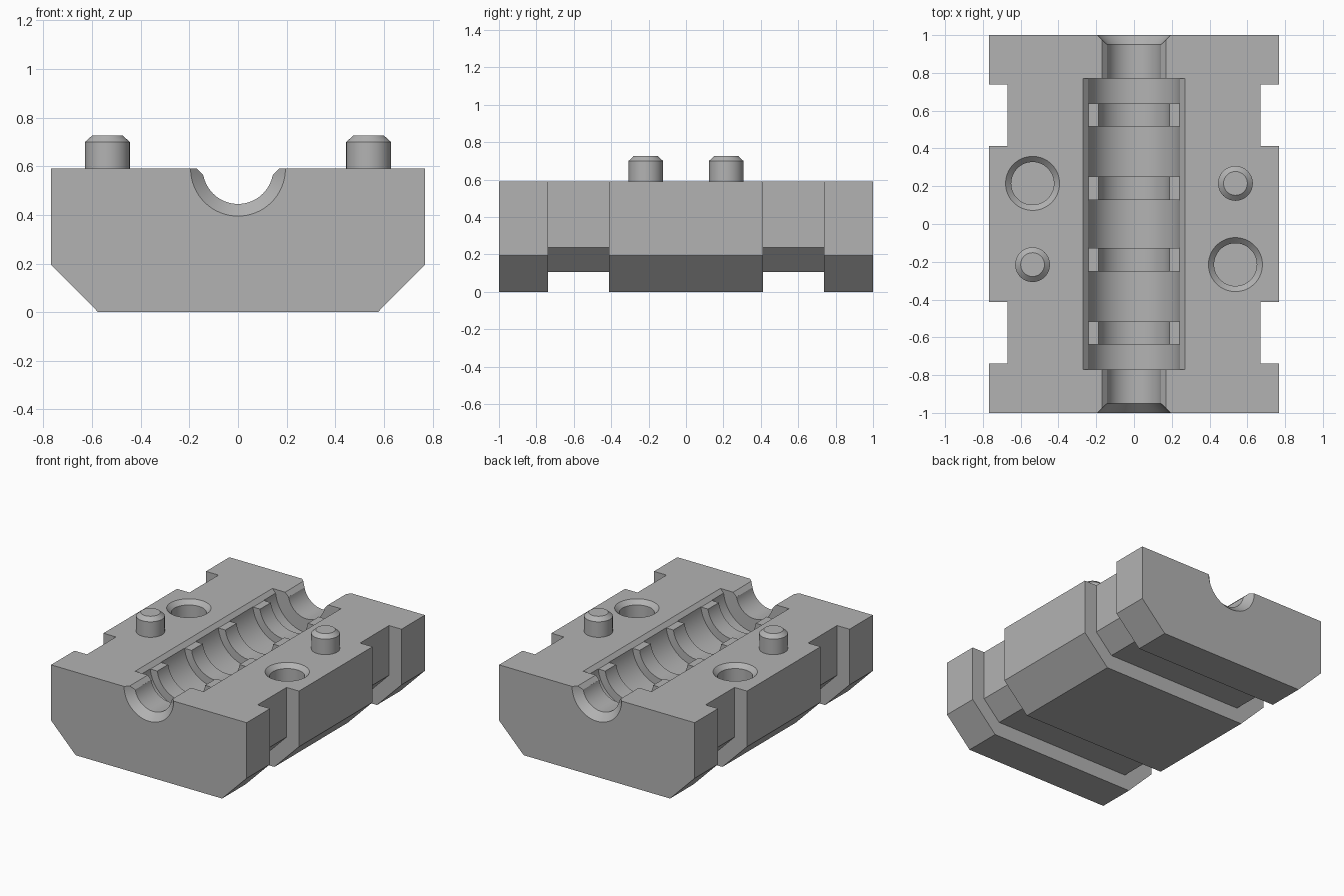
import bpy
import bmesh
import math
from mathutils import Matrix

if "Cube" in bpy.data.objects:
    bpy.data.objects.remove(bpy.data.objects["Cube"], do_unlink=True)

TOP = 0.59

grey = bpy.data.materials.new("plain grey")
grey.use_nodes = True
colour = (0.45, 0.45, 0.45, 1)
grey.diffuse_color = colour
grey.node_tree.nodes["Principled BSDF"].inputs["Base Color"].default_value = colour


def finish(name, bm):
    bmesh.ops.recalc_face_normals(bm, faces=bm.faces)
    mesh = bpy.data.meshes.new(name)
    bm.to_mesh(mesh)
    bm.free()
    mesh.materials.append(grey)
    obj = bpy.data.objects.new(name, mesh)
    bpy.context.collection.objects.link(obj)
    return obj


def prism(name, right_half, y0, y1):
    """Mirror a half profile of (x, z) points and extrude it along y."""
    outline = right_half + [(-x, z) for x, z in reversed(right_half)]
    bm = bmesh.new()
    face = bm.faces.new([bm.verts.new((x, y0, z)) for x, z in outline])
    side = bmesh.ops.extrude_face_region(bm, geom=[face])["geom"]
    moved = [v for v in side if isinstance(v, bmesh.types.BMVert)]
    bmesh.ops.translate(bm, verts=moved, vec=(0, y1 - y0, 0))
    return finish(name, bm)


def lathe(name, profile, matrix, steps=64):
    """Turn (radius, height) points into a closed solid of revolution."""
    bm = bmesh.new()
    rings = []
    for r, h in profile:
        angles = [2 * math.pi * i / steps for i in range(steps)]
        rings.append([bm.verts.new((r * math.cos(a), r * math.sin(a), h)) for a in angles])
    for a, b in zip(rings, rings[1:]):
        for i in range(steps):
            j = (i + 1) % steps
            bm.faces.new((a[i], a[j], b[j], b[i]))
    bm.faces.new(rings[0])
    bm.faces.new(rings[-1])
    bm.transform(matrix)
    return finish(name, bm)


def activate(obj):
    bpy.ops.object.select_all(action="DESELECT")
    obj.select_set(True)
    bpy.context.view_layer.objects.active = obj


def carve(obj, cutter):
    cutter.hide_render = True
    mod = obj.modifiers.new("cut", "BOOLEAN")
    mod.operation, mod.solver, mod.object = "DIFFERENCE", "EXACT", cutter
    activate(obj)
    bpy.ops.object.modifier_apply(modifier=mod.name)
    bpy.data.objects.remove(cutter, do_unlink=True)


def smooth(obj):
    activate(obj)
    bpy.ops.object.shade_smooth_by_angle(angle=math.radians(25))


# Block with bevelled lower edges
block = prism("mould_block", [(0.575, 0), (0.768, 0.195), (0.768, TOP)], -1, 1)

# Wrap-around strap recesses
recess = [(0.9, 0.8), (0.9, -0.2)]
inner = [(0.54, 0.105), (0.67, 0.237), (0.67, 0.8)]
for y in (-0.575, 0.575):
    carve(block, prism("strap_cutter", inner + recess, y - 0.1625, y + 0.1625))

# Stepped round cavity along the length, with flared ends
half = [(0.245, 0.127), (0.19, 0.127), (0.19, 0.252), (0.245, 0.252),
        (0.245, 0.515), (0.19, 0.515), (0.19, 0.637), (0.245, 0.637),
        (0.245, 0.77), (0.145, 0.77), (0.145, 0.95), (0.215, 1.02)]
profile = [(r, -h) for r, h in reversed(half)] + half
lay_down = Matrix.Translation((0, 0, TOP)) @ Matrix.Rotation(-math.pi / 2, 4, "X")
carve(block, lathe("cavity_cutter", profile, lay_down))

# Bevelled shallow slots along the cavity rim
for width, length in ((0.242, 0.77), (0.142, 0.98)):
    slot = [(width, 0.562), (width + 0.058, 0.622)]
    carve(block, prism("rim_cutter", slot, -length, length))

# Two sockets and two locating pins, on opposite corners
for side, label in ((1, "left"), (-1, "right")):
    x, y = 0.537 * side, 0.215 * side
    socket = [(0.113, 0.42), (0.113, 0.56), (0.163, 0.61)]
    carve(block, lathe("socket_cutter", socket, Matrix.Translation((x, -y, 0))))
    pin = [(0.092, 0.57), (0.092, 0.7), (0.063, 0.726)]
    smooth(lathe(label + "_locating_pin", pin, Matrix.Translation((x, y, 0))))

smooth(block)
